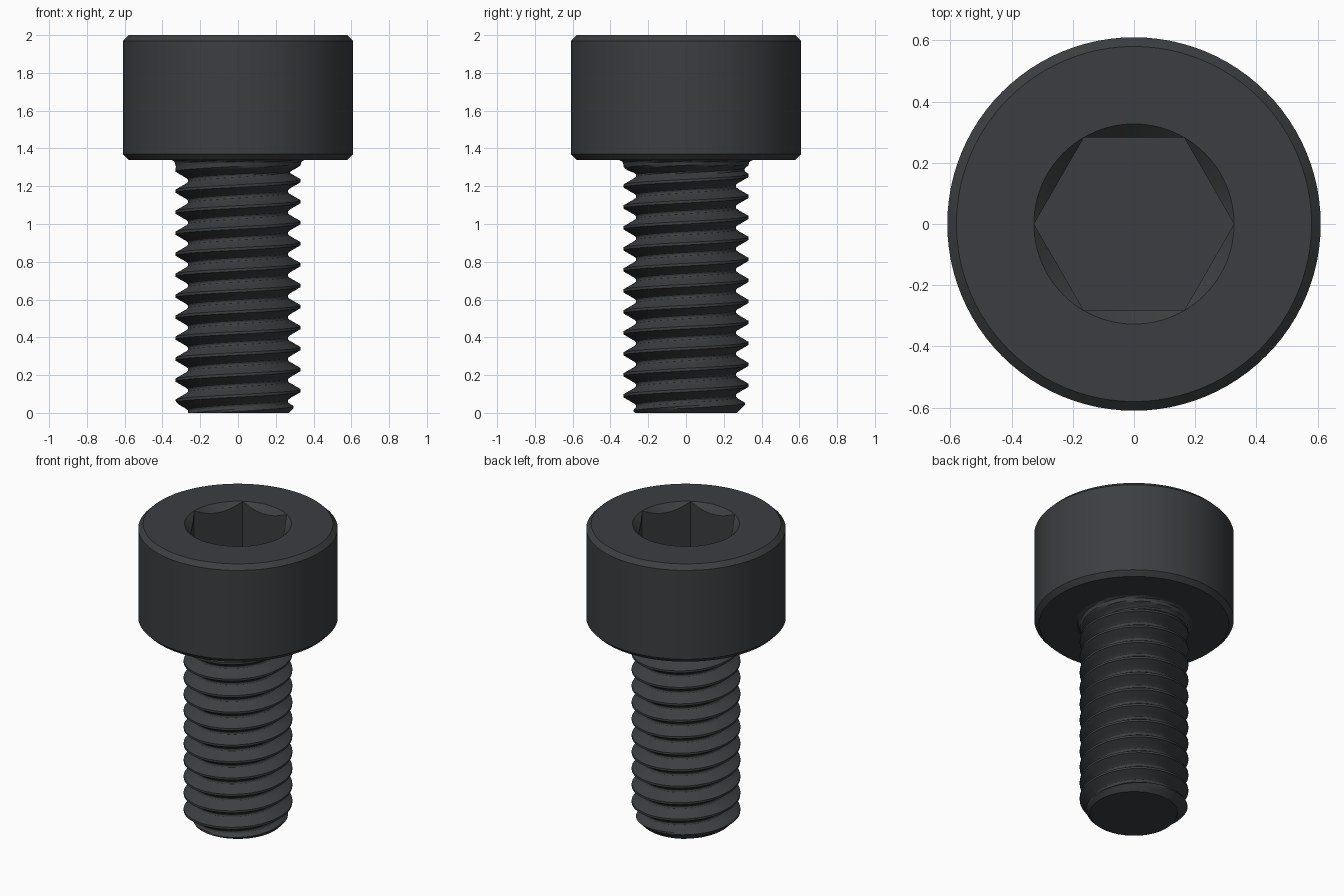
import bpy, bmesh
from math import cos, sin, pi, sqrt, radians

if "Cube" in bpy.data.objects:
    bpy.data.objects.remove(bpy.data.objects["Cube"])

N = 96                      # segments around the axis
Z_HEAD, Z_TOP = 1.34, 2.0   # underside and top of the head

steel = bpy.data.materials.new("black_oxide")
steel.diffuse_color = (0.045, 0.048, 0.053, 1)
steel.use_nodes = True
steel.node_tree.nodes["Principled BSDF"].inputs["Base Color"].default_value = steel.diffuse_color


def finish(name, bm):
    bmesh.ops.remove_doubles(bm, verts=bm.verts, dist=1e-5)
    bmesh.ops.dissolve_degenerate(bm, edges=bm.edges, dist=1e-5)
    bmesh.ops.recalc_face_normals(bm, faces=bm.faces)
    me = bpy.data.meshes.new(name)
    bm.to_mesh(me)
    bm.free()
    ob = bpy.data.objects.new(name, me)
    bpy.context.collection.objects.link(ob)
    me.materials.append(steel)
    bpy.ops.object.select_all(action='DESELECT')
    ob.select_set(True)
    bpy.context.view_layer.objects.active = ob
    bpy.ops.object.shade_smooth_by_angle(angle=radians(25))


# Head: lathed outside, countersunk rim and hexagonal socket
R_RIM, FLAT, DEPTH = 0.327, 0.283, 0.35


def hex_r(a):
    return FLAT / cos((a % (pi / 3)) - pi / 6)


rings = [lambda a, r=r, z=z: (r, z) for r, z in
         [(0.58, Z_HEAD), (0.61, Z_HEAD + 0.03), (0.61, Z_TOP - 0.03),
          (0.58, Z_TOP), (R_RIM, Z_TOP)]]
rings.append(lambda a: (hex_r(a), Z_TOP - (R_RIM - hex_r(a))))
rings.append(lambda a: (hex_r(a), Z_TOP - DEPTH))

bm = bmesh.new()
loops = []
for f in rings:
    loop = []
    for j in range(N):
        a = 2 * pi * j / N
        r, z = f(a)
        loop.append(bm.verts.new((r * cos(a), r * sin(a), z)))
    loops.append(loop)
for lo, hi in zip(loops, loops[1:]):
    for j in range(N):
        k = (j + 1) % N
        bm.faces.new((lo[j], lo[k], hi[k], hi[j]))
bm.faces.new(loops[0][::-1])
bm.faces.new(loops[-1])
finish("socket_head", bm)

# Threaded shank: rows follow the helix, trimmed flat at both ends
PITCH, R_MAJ, PHASE = 0.1111, 0.332, 0.007
FILLET = 0.024
PROFILE = [(0, 0), (0.0625, 0), (0.16, 0.0188), (0.26, 0.038),
           (0.3625, 0.0577), (0.43, 0.066), (0.5, 0.068)]   # turn fraction, depth
U = [-0.0625] + [p[0] for p in PROFILE[1:]] + [1 - p[0] for p in PROFILE[-2:1:-1]]


def groove(u):
    u = abs((u + 0.5) % 1 - 0.5)
    for (u0, d0), (u1, d1) in zip(PROFILE, PROFILE[1:]):
        if u <= u1 + 1e-9:
            return d0 + (d1 - d0) * (u - u0) / (u1 - u0)
    return PROFILE[-1][1]


def shank_r(u, z):
    fade = min(1, max(0, (1.31 - z) / 0.04))        # thread runs out below the head
    r = R_MAJ - groove(u) * fade
    h = max(0, z - (Z_HEAD - FILLET))
    r += FILLET - sqrt(max(0, FILLET ** 2 - h ** 2))  # fillet under the head
    return min(r, 0.27 + z)                         # chamfered tip


bm = bmesh.new()
rows = []
for turn in range(-2, 14):
    for u in U:
        row = []
        for j in range(N + 1):
            a = 2 * pi * j / N
            z = min(Z_HEAD, max(0, PHASE + PITCH * (turn + u + j / N)))
            r = shank_r((z - PHASE) / PITCH - j / N, z)
            row.append(bm.verts.new((r * cos(a), r * sin(a), z)))
        rows.append(row)
for lo, hi in zip(rows, rows[1:]):
    for j in range(N):
        bm.faces.new((lo[j], lo[j + 1], hi[j + 1], hi[j]))
bmesh.ops.remove_doubles(bm, verts=bm.verts, dist=1e-5)
flat = [f for f in bm.faces if f.calc_area() < 1e-10]
bmesh.ops.delete(bm, geom=flat, context='FACES_ONLY')
bmesh.ops.holes_fill(bm, edges=[e for e in bm.edges if e.is_boundary], sides=0)
finish("threaded_shank", bm)
